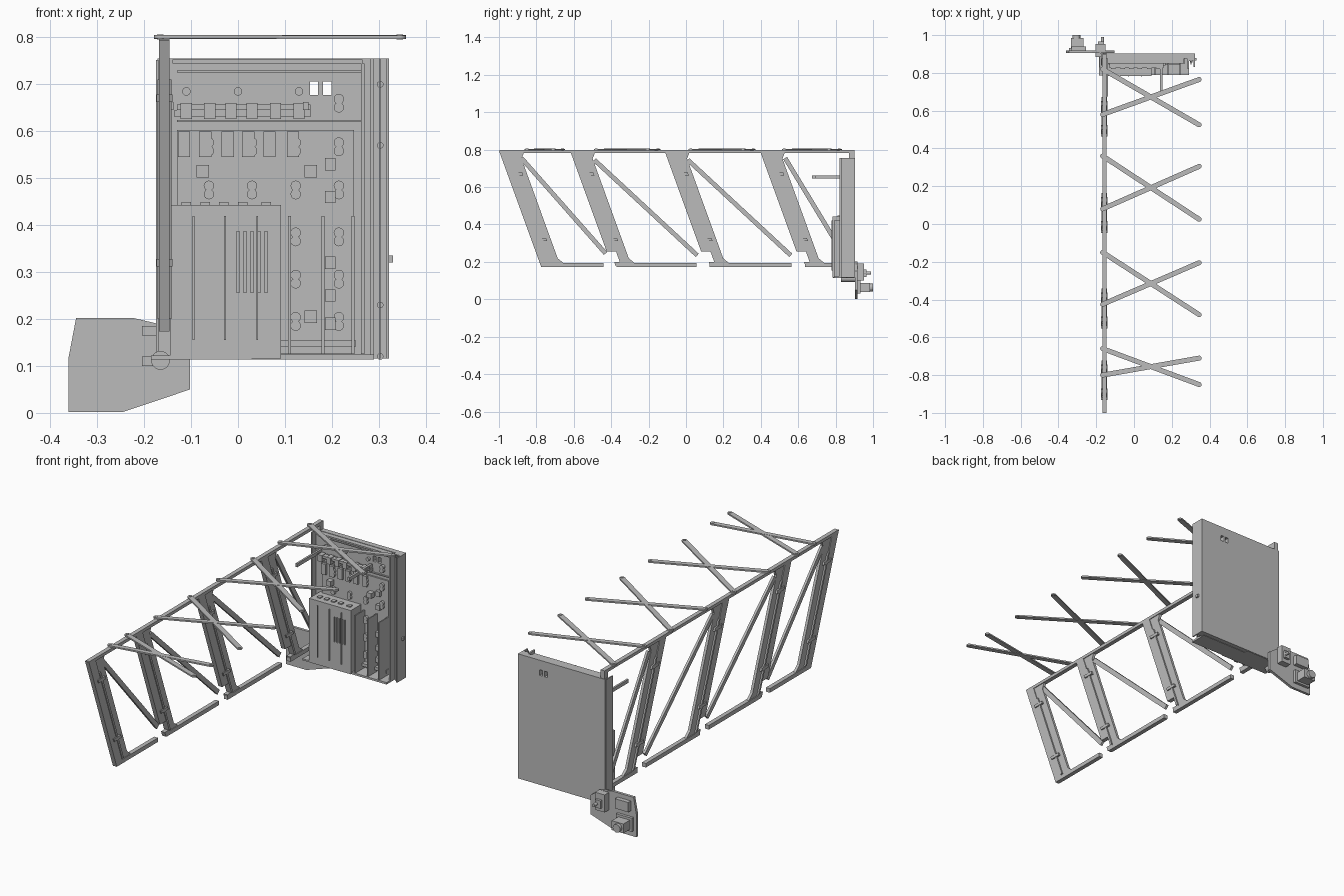
import bpy, bmesh, math
from mathutils import Vector, Matrix

grey = bpy.data.materials.new("plain_grey")
grey.diffuse_color = (0.5, 0.5, 0.5, 1)


def finish(name, bm):
    bmesh.ops.recalc_face_normals(bm, faces=bm.faces)
    me = bpy.data.meshes.new(name)
    bm.to_mesh(me)
    bm.free()
    me.materials.append(grey)
    ob = bpy.data.objects.new(name, me)
    bpy.context.collection.objects.link(ob)
    return ob


def add_box(bm, x0, x1, y0, y1, z0, z1):
    m = Matrix.Translation(((x0 + x1) / 2, (y0 + y1) / 2, (z0 + z1) / 2))
    m = m @ Matrix.Diagonal((x1 - x0, y1 - y0, z1 - z0, 1))
    bmesh.ops.create_cube(bm, size=1, matrix=m)


def boxes(name, *items):
    bm = bmesh.new()
    for b in items:
        add_box(bm, *b)
    return finish(name, bm)


def add_cyl(bm, x, y0, y1, z, r, n=16):
    m = Matrix.Translation((x, (y0 + y1) / 2, z)) @ Matrix.Rotation(math.pi / 2, 4, 'X')
    bmesh.ops.create_cone(bm, cap_ends=True, segments=n, radius1=r, radius2=r,
                          depth=y1 - y0, matrix=m)


def add_prism(bm, pts, vec):
    vec = Vector(vec)
    a = [bm.verts.new(p) for p in pts]
    b = [bm.verts.new(Vector(p) + vec) for p in pts]
    bm.faces.new(a)
    bm.faces.new(b[::-1])
    for i in range(len(a)):
        j = (i + 1) % len(a)
        bm.faces.new((a[j], a[i], b[i], b[j]))


def side_prism(bm, yz, x0, x1):
    add_prism(bm, [(x0, y, z) for y, z in yz], (x1 - x0, 0, 0))


def cut(ob, cutter):
    m = ob.modifiers.new("openings", 'BOOLEAN')
    m.operation = 'DIFFERENCE'
    m.solver = 'EXACT'
    m.object = cutter
    cutter.hide_render = True
    cutter.hide_viewport = True


X0, X1 = -0.168, -0.146          # side frame thickness
SLOPE = 0.225 / 0.62
TOP, BOT = 0.795, 0.175
posts = [-1.0, -0.62, -0.115, 0.395]


def lean(y, z):
    return y + (TOP - z) * SLOPE


def strip(y, w0, w1, z0, z1):
    return [(lean(y + w0, z1), z1), (lean(y + w1, z1), z1),
            (lean(y + w1, z0), z0), (lean(y + w0, z0), z0)]


# Leaning posts: two strips with a slim raised rib and clamp plates
for i, y in enumerate(posts):
    bm = bmesh.new()
    low = BOT if i == 0 else 0.255
    side_prism(bm, strip(y, 0, 0.052, low, TOP), X0, X1)
    side_prism(bm, strip(y, 0.052, 0.105, BOT, TOP), X0 + 0.004, X1 - 0.004)
    side_prism(bm, strip(y, 0.05, 0.062, 0.20, 0.71), X0 - 0.004, X1 + 0.004)
    if i:
        side_prism(bm, strip(y, 0.02, 0.06, BOT, 0.20), X0, X1)
    for z in (0.32, 0.67):
        side_prism(bm, strip(y, 0.025, 0.082, z - 0.008, z + 0.008), X0 - 0.006, X1 + 0.006)
    finish("leaning_post", bm)

# Long rails
boxes("top_rail", (X0, X1, -0.995, 0.90, 0.781, 0.797))
ends = [(-0.775, -0.44), (-0.37, 0.055), (0.125, 0.565), (0.635, 0.83)]
boxes("bottom_rail", *[(X0, X1, a, b, 0.173, 0.194) for a, b in ends])
boxes("rear_post", (X0, X1, 0.872, 0.90, 0.13, 0.797))

# Gusset corners and diagonal ties of each bay
bm = bmesh.new()
ties = [(-0.88, 0.755, -0.43, 0.245), (-0.49, 0.745, 0.06, 0.235),
        (0.01, 0.745, 0.56, 0.235), (0.53, 0.755, 0.86, 0.21)]
for ya, za, yb, zb in ties:
    d = Vector((yb - ya, zb - za)).normalized() * 0.012
    n = (-d.y, d.x)
    side_prism(bm, [(ya + n[0], za + n[1]), (yb + n[0], zb + n[1]),
                    (yb - n[0], zb - n[1]), (ya - n[0], za - n[1])], X0 + 0.004, X1 - 0.006)
finish("diagonal_tie", bm)
bm = bmesh.new()
for y in posts:
    a = lean(y + 0.10, 0.785)
    side_prism(bm, [(a, 0.785), (a + 0.03, 0.785), (lean(y + 0.10, 0.745), 0.745)], X0 + 0.004, X1 - 0.004)
    b = lean(y + 0.10, 0.19)
    side_prism(bm, [(b, 0.19), (b + 0.03, 0.19), (lean(y + 0.10, 0.225), 0.225)], X0 + 0.004, X1 - 0.004)
finish("corner_gusset", bm)

# Crossed top braces with round ends
pairs = [(0.82, 0.525), (0.58, 0.765), (0.36, 0.025), (0.08, 0.305),
         (-0.15, -0.48), (-0.425, -0.205), (-0.66, -0.85), (-0.80, -0.71)]
for k, (ya, yb) in enumerate(pairs):
    bm = bmesh.new()
    a, b = Vector((-0.166, ya)), Vector((0.345, yb))
    ang = math.atan2(b.y - a.y, b.x - a.x)
    z = 0.7965 + 0.001 * (k % 2)
    pts = []
    for c, s in ((b, -math.pi / 2), (a, math.pi / 2)):
        for j in range(9):
            t = ang + s + math.pi * j / 8
            pts.append((c.x + 0.013 * math.cos(t), c.y + 0.013 * math.sin(t), z))
    add_prism(bm, pts, (0, 0, 0.0075))
    for c in (a, b):
        m = Matrix.Translation((c.x, c.y, 0.801))
        bmesh.ops.create_cone(bm, cap_ends=True, segments=12, radius1=0.007,
                              radius2=0.007, depth=0.011, matrix=m)
    finish("cross_brace", bm)

# Open cabinet: back panel with two openings, rims and right channel
panel = boxes("cabinet_back", (-0.172, 0.322, 0.875, 0.903, 0.116, 0.755))
cut(panel, boxes("window_cutter", (0.153, 0.171, 0.8, 1.0, 0.677, 0.706),
                 (0.181, 0.199, 0.8, 1.0, 0.677, 0.706)))
boxes("cabinet_rim",
      (-0.14, 0.265, 0.85, 0.88, 0.745, 0.753),
      (-0.175, -0.169, 0.84, 0.90, 0.12, 0.752),
      (0.262, 0.27, 0.85, 0.88, 0.125, 0.745),
      (-0.13, 0.27, 0.866, 0.876, 0.62, 0.624),
      (-0.13, 0.27, 0.868, 0.876, 0.725, 0.73))
boxes("right_channel",
      (0.285, 0.322, 0.862, 0.878, 0.116, 0.755),
      (0.281, 0.29, 0.822, 0.878, 0.116, 0.755),
      (0.316, 0.322, 0.83, 0.878, 0.116, 0.755),
      (0.30, 0.304, 0.845, 0.865, 0.116, 0.755),
      (0.32, 0.33, 0.865, 0.88, 0.32, 0.335))
boxes("bottom_tray", (0.03, 0.29, 0.79, 0.88, 0.114, 0.124),
      (-0.185, 0.03, 0.785, 0.90, 0.114, 0.122),
      (0.09, 0.25, 0.845, 0.876, 0.14, 0.155))

# Slotted cover box with ribs
cover = boxes("cover_box", (-0.145, 0.092, 0.783, 0.876, 0.116, 0.443))
cut(cover, boxes("slot_cutter", *[(x - 0.003, x + 0.003, 0.77, 0.80, 0.257, 0.386)
                                  for x in (0.0, 0.015, 0.03, 0.045, 0.06)]))
boxes("cover_rib", *[(x - 0.002, x + 0.002, 0.777, 0.784, 0.155, 0.42)
                     for x in (-0.095, -0.028, 0.041)])
boxes("cover_lug", *[(x, x + 0.02, 0.81, 0.83, 0.443, 0.449)
                     for x in (-0.12, -0.08, -0.04, 0.0, 0.05)])

# Upright cards
boxes("plug_card", *[(x - 0.003, x + 0.003, 0.79, 0.876, 0.125, 0.42)
                     for x in (0.11, 0.181, 0.245)])

# Circuit plate with paired studs, tabs and blocks
boxes("circuit_plate", (-0.13, 0.247, 0.867, 0.876, 0.125, 0.603))
bm = bmesh.new()
for x in (-0.062, 0.03, 0.123, 0.215):
    for z in (0.195, 0.285, 0.375, 0.475, 0.567, 0.66):
        if (z < 0.45 and x < 0.1) or (z > 0.6 and x < 0.2):
            continue
        for dz in (-0.009, 0.009):
            add_cyl(bm, x, 0.855, 0.87, z + dz, 0.011)
for x in (-0.11, 0.0, 0.13):
    add_cyl(bm, x, 0.862, 0.876, 0.685, 0.009)
for z in (0.12, 0.23, 0.57, 0.70):
    add_cyl(bm, 0.303, 0.855, 0.863, z + 0.0, 0.007)
finish("stud", bm)
boxes("tab", *[(x - 0.013, x + 0.013, 0.855, 0.87, 0.545, 0.60)
               for x in (-0.115, -0.07, -0.022, 0.022, 0.067, 0.117)])
boxes("small_block", *[(x - 0.013, x + 0.013, 0.84, 0.87, z - 0.013, z + 0.013)
                       for x, z in ((-0.075, 0.515), (0.155, 0.515), (0.155, 0.205))],
      *[(0.185, 0.208, 0.85, 0.87, z - 0.013, z + 0.013)
        for z in (0.53, 0.46, 0.32, 0.25, 0.19)])

# Terminal bar and two forward arms
boxes("terminal_bar", (-0.135, 0.155, 0.845, 0.876, 0.63, 0.645),
      (-0.13, 0.155, 0.825, 0.85, 0.645, 0.657),
      *[(x - 0.012, x + 0.012, 0.82, 0.855, 0.626, 0.66)
        for x in (-0.11, -0.06, -0.015, 0.03, 0.08, 0.13)])
boxes("forward_arm", (0.138, 0.150, 0.69, 0.876, 0.645, 0.663),
      (-0.147, -0.137, 0.675, 0.876, 0.645, 0.663))

# Low rear mounting plate
bm = bmesh.new()
outline = [(-0.345, 0.202), (-0.222, 0.202), (-0.15, 0.185), (-0.102, 0.15),
           (-0.102, 0.05), (-0.245, 0.002), (-0.361, 0.002), (-0.361, 0.118)]
add_prism(bm, [(x, 0.904, z) for x, z in outline], (0, 0.014, 0))
finish("mount_plate", bm)
bm = bmesh.new()
add_box(bm, -0.334, -0.268, 0.93, 0.985, 0.04, 0.088)
add_box(bm, -0.345, -0.255, 0.915, 0.932, 0.03, 0.10)
add_cyl(bm, -0.305, 0.98, 1.0, 0.063, 0.021)
finish("lower_drive_block", bm)
boxes("upper_block", (-0.33, -0.255, 0.915, 0.94, 0.13, 0.18),
      (-0.205, -0.15, 0.915, 0.952, 0.10, 0.19),
      (-0.19, -0.16, 0.95, 0.965, 0.12, 0.16),
      (-0.205, -0.175, 0.885, 0.91, 0.165, 0.185),
      (-0.205, -0.175, 0.885, 0.91, 0.10, 0.12))
bm = bmesh.new()
add_cyl(bm, -0.167, 0.88, 0.99, 0.14, 0.008)
add_cyl(bm, -0.165, 0.83, 0.91, 0.112, 0.02, 20)
finish("hinge_pin", bm)

# Flat sides stay crisp while the round studs shade smoothly
for ob in bpy.context.scene.objects:
    ob.select_set(ob.name.startswith(("stud", "hinge_pin", "cross_brace")))
    if ob.select_get():
        bpy.context.view_layer.objects.active = ob
bpy.ops.object.shade_smooth_by_angle()
